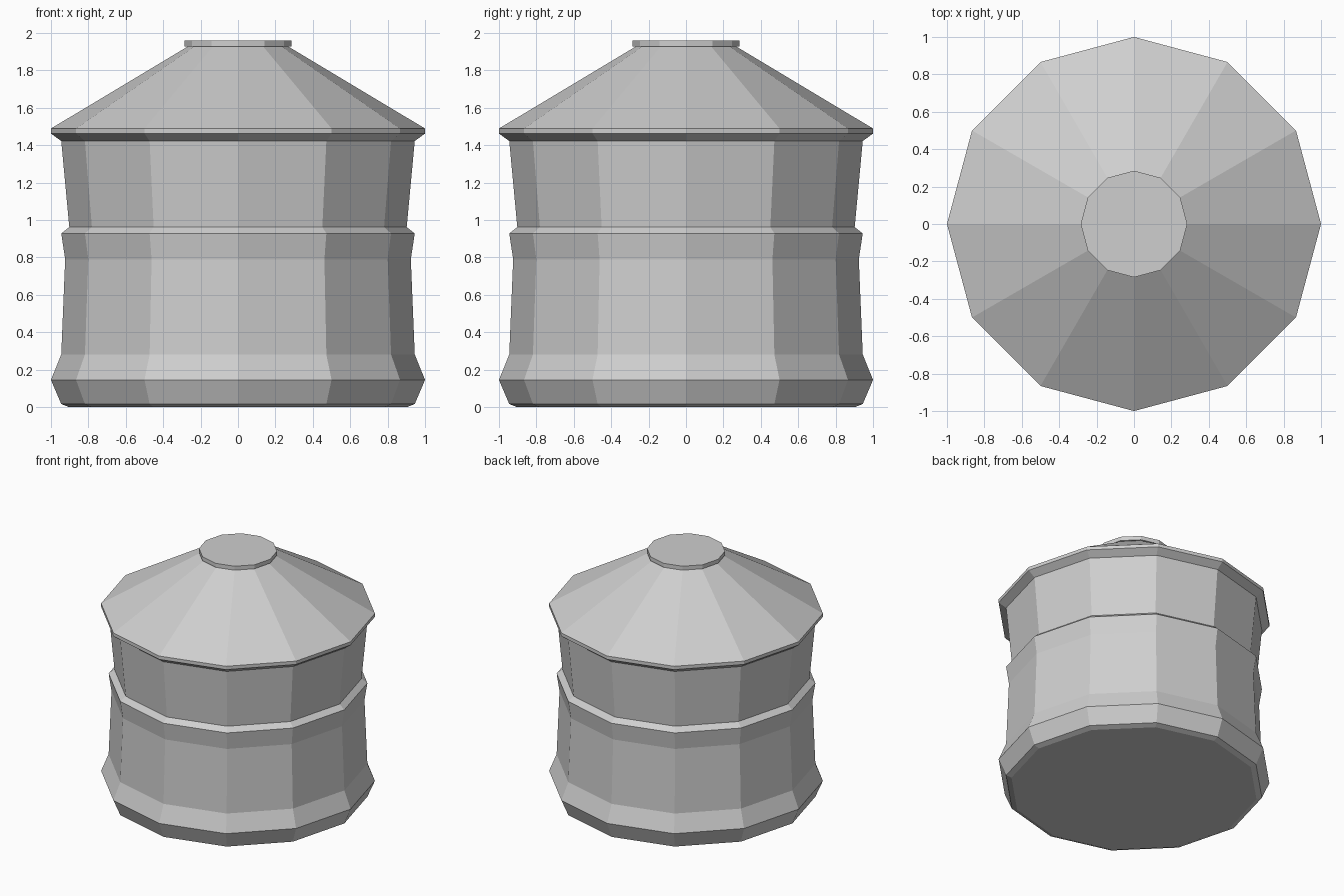
import bpy
import bmesh
from math import cos, sin, pi

cube = bpy.data.objects.get("Cube")
if cube:
    bpy.data.objects.remove(cube, do_unlink=True)

SIDES = 12

grey = bpy.data.materials.new("light_grey")
grey.use_nodes = True
colour = (0.62, 0.62, 0.62, 1)
grey.diffuse_color = colour
grey.node_tree.nodes["Principled BSDF"].inputs["Base Color"].default_value = colour


def lathe(name, profile):
    """Turn (radius, height) points into a closed, flat-shaded faceted solid."""
    bm = bmesh.new()
    rings = []
    for r, z in profile:
        angles = [2 * pi * i / SIDES for i in range(SIDES)]
        rings.append([bm.verts.new((r * cos(a), r * sin(a), z)) for a in angles])
    for low, high in zip(rings, rings[1:]):
        for i in range(SIDES):
            j = (i + 1) % SIDES
            bm.faces.new((low[i], low[j], high[j], high[i]))
    bm.faces.new(rings[0][::-1])
    bm.faces.new(rings[-1])
    mesh = bpy.data.meshes.new(name)
    bm.to_mesh(mesh)
    bm.free()
    mesh.materials.append(grey)
    obj = bpy.data.objects.new(name, mesh)
    bpy.context.collection.objects.link(obj)
    return obj


# Tank: flared foot, lower wall, raised band, upper wall, eave, conical roof, cap
lathe("tank", [
    (0.905, 0), (0.945, 0.016), (1, 0.145), (0.945, 0.281),
    (0.924, 0.79), (0.945, 0.928), (0.902, 0.962),
    (0.945, 1.422), (1, 1.462), (1, 1.489),
    (0.268, 1.928), (0.285, 1.928), (0.285, 1.96),
])
